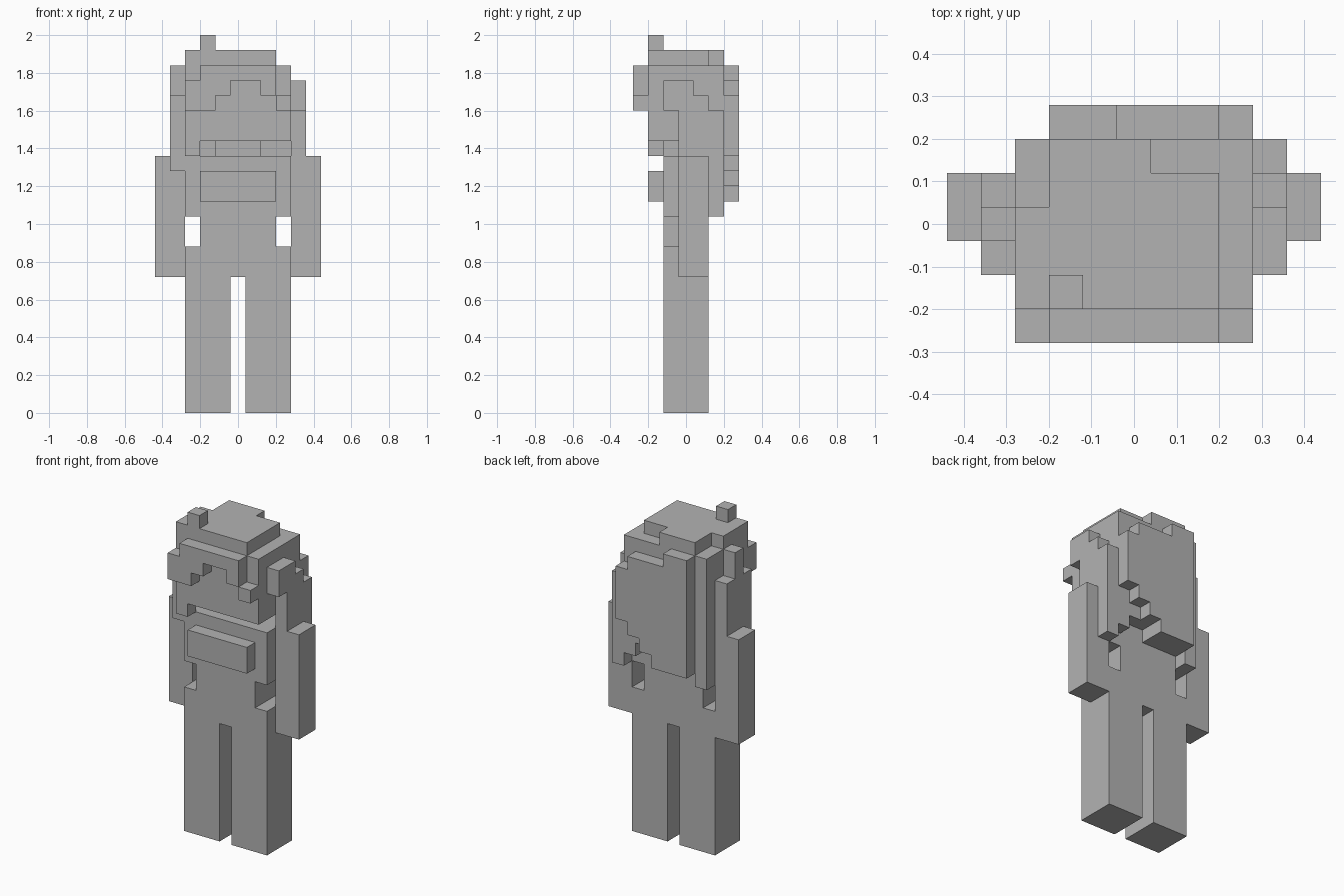
import bpy
import bmesh
import math
from itertools import product
from mathutils import Vector

default_cube = bpy.data.objects.get("Cube")
if default_cube:
    bpy.data.objects.remove(default_cube, do_unlink=True)

UNIT = 0.08
ORIGIN = Vector((-5.5, -3.5, 0.0))

grey = bpy.data.materials.new("plain grey")
grey.use_nodes = True
grey.diffuse_color = (0.45, 0.45, 0.45, 1)
grey.node_tree.nodes["Principled BSDF"].inputs["Base Color"].default_value = grey.diffuse_color


def block(x, y, z):
    """Set of grid cells filling the given (low, high) spans."""
    return set(product(range(*x), range(*y), range(*z)))


def join(*blocks):
    return set().union(*blocks)


def columns(y, spans):
    """Slab of side-by-side columns: (x span, z span) pairs."""
    return join(*(block(x, y, z) for x, z in spans))


parts = {}

# Legs, hips and chest
body_depth = (2, 5)
parts["right_leg"] = block((2, 5), body_depth, (0, 9))
parts["left_leg"] = block((6, 9), body_depth, (0, 9))
parts["hips"] = block((2, 9), body_depth, (9, 11))
parts["waist"] = block((3, 8), body_depth, (11, 13))
parts["chest"] = block((2, 9), body_depth, (13, 17))
parts["chest_panel"] = block((3, 8), (1, 2), (14, 16))
parts["neck"] = block((4, 7), (3, 5), (17, 18))

# Arms
parts["right_arm"] = block((0, 2), (3, 5), (9, 17))
parts["left_arm"] = block((9, 11), (3, 5), (9, 17))

# Head with its stepped crown and tuft
parts["head"] = block((2, 9), (1, 6), (18, 23))
parts["crown"] = join(
    block((2, 8), (1, 4), (23, 24)),
    block((3, 8), (4, 5), (23, 24)),
    block((3, 6), (5, 6), (23, 24)),
)
parts["tuft"] = block((3, 4), (1, 2), (24, 25))

# Arched fringe over the face and the lock beside the cheek
parts["fringe"] = columns((0, 1), [
    ((2, 3), (20, 22)),
    ((3, 4), (20, 23)),
    ((4, 5), (21, 23)),
    ((5, 7), (22, 23)),
    ((7, 8), (21, 23)),
    ((8, 9), (20, 21)),
])
parts["cheek_lock"] = block((2, 3), (1, 2), (17, 18))

# Side hair
parts["right_side_hair"] = join(
    block((1, 2), (2, 3), (16, 21)),
    block((1, 2), (3, 4), (17, 23)),
    block((1, 2), (4, 5), (17, 21)),
)
parts["left_side_hair"] = join(
    block((9, 10), (2, 4), (20, 22)),
    block((9, 10), (4, 5), (20, 21)),
    block((9, 10), (3, 5), (17, 20)),
    block((9, 10), (5, 6), (13, 20)),
)

# Back hair: inner layer and stepped outer layer
parts["back_hair_inner"] = columns((5, 6), [
    ((2, 3), (13, 18)),
    ((3, 6), (14, 18)),
    ((6, 8), (15, 18)),
    ((8, 9), (14, 18)),
])
parts["back_hair_outer"] = columns((6, 7), [
    ((3, 5), (14, 23)),
    ((5, 6), (14, 22)),
    ((6, 7), (15, 22)),
    ((7, 8), (16, 22)),
    ((8, 9), (17, 21)),
])

solid = join(*parts.values())


def build(name, cells):
    """Skin the exposed sides of a part and merge its flat faces."""
    bm = bmesh.new()
    for cell in sorted(cells):
        for axis, sign in product(range(3), (-1, 1)):
            normal = Vector((0, 0, 0))
            normal[axis] = sign
            if tuple(int(a + b) for a, b in zip(cell, normal)) in solid:
                continue
            u = Vector((0, 0, 0))
            u[(axis + 1) % 3] = 1
            v = normal.cross(u)
            middle = Vector(cell) + Vector((0.5, 0.5, 0.5)) + normal / 2 + ORIGIN
            corners = (-u - v, u - v, u + v, v - u)
            bm.faces.new([bm.verts.new((middle + c / 2) * UNIT) for c in corners])
    bmesh.ops.remove_doubles(bm, verts=bm.verts[:], dist=UNIT / 100)
    bmesh.ops.dissolve_limit(bm, angle_limit=math.radians(1),
                             verts=bm.verts[:], edges=bm.edges[:])
    mesh = bpy.data.meshes.new(name)
    bm.to_mesh(mesh)
    bm.free()
    mesh.materials.append(grey)
    bpy.context.collection.objects.link(bpy.data.objects.new(name, mesh))


for part_name, part_cells in parts.items():
    build(part_name, part_cells)
